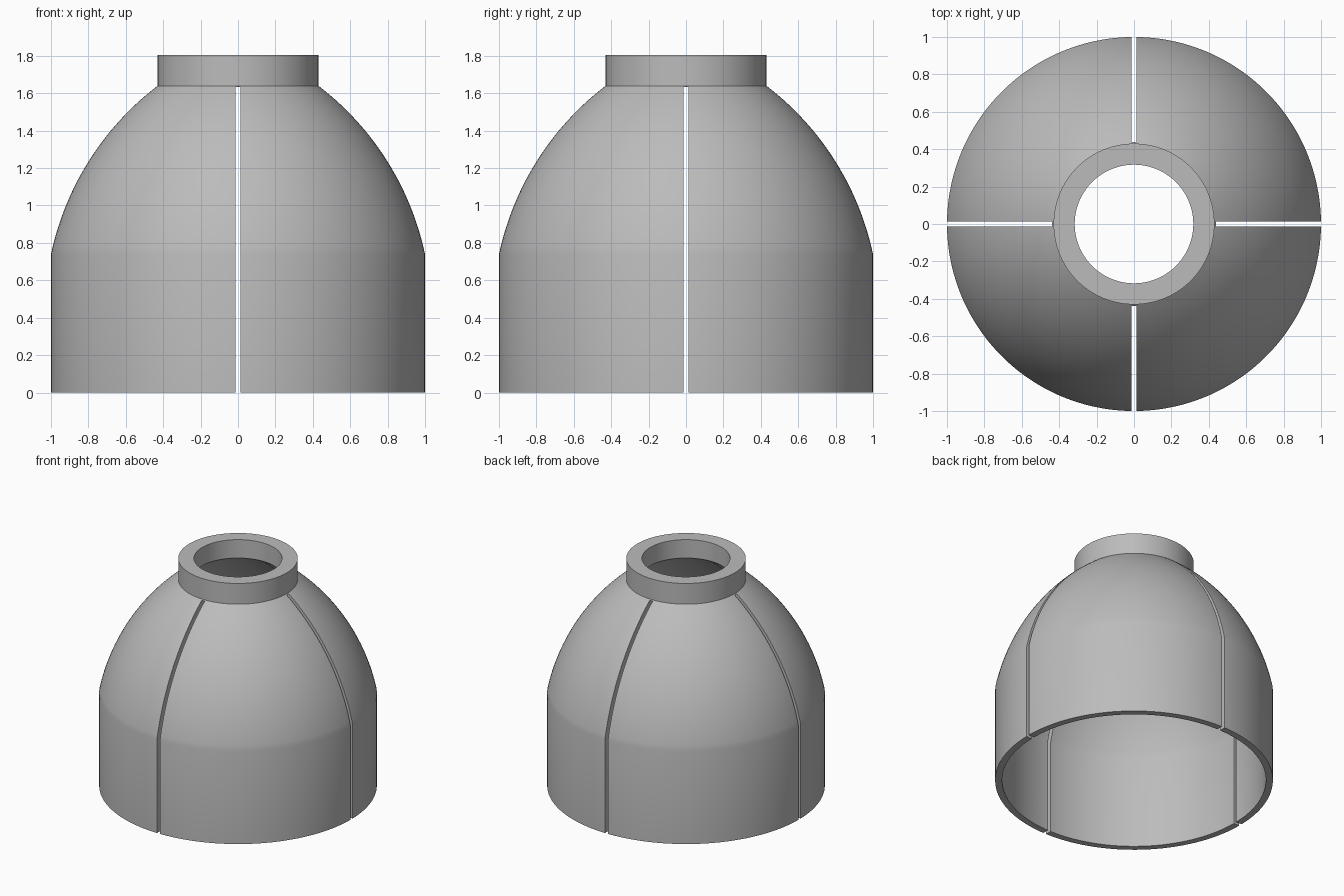
import bpy, bmesh, math
from mathutils import Vector, Matrix

cube = bpy.data.objects.get("Cube")
if cube:
    bpy.data.objects.remove(cube, do_unlink=True)

SEGMENTS = 128
KINK = math.radians(12)              # lean of the dome where it leaves the skirt
SKIRT_TOP, COLLAR_BASE, TOP = 0.74, 1.64, 1.805
COLLAR_R, HOLE_R, WALL = 0.43, 0.317, 0.05
SLOT_WIDTH, SLOT_TOP = 0.026, 1.634

grey = bpy.data.materials.new("plain grey")
grey.use_nodes = True
colour = (0.5, 0.5, 0.5, 1)
grey.diffuse_color = colour
grey.node_tree.nodes["Principled BSDF"].inputs["Base Color"].default_value = colour

# Dome arc: from the skirt rim to the foot of the collar
chord = Vector((COLLAR_R - 1, COLLAR_BASE - SKIRT_TOP))
end = 2 * math.atan2(-chord.x, chord.y) - KINK
radius = chord.length / (2 * math.sin((end - KINK) / 2))
cx, cz = 1 - radius * math.cos(KINK), SKIRT_TOP - radius * math.sin(KINK)


def arc(r, start, stop, steps=28):
    angles = [start + (stop - start) * i / steps for i in range(steps + 1)]
    return [(cx + r * math.cos(a), cz + r * math.sin(a)) for a in angles]


# Closed wall profile: outside going up, then inside coming down
inner_r = radius - WALL
inner_start = math.acos((1 - WALL - cx) / inner_r)
inner_end = math.acos((HOLE_R - cx) / inner_r)
profile = [(1, 0)] + arc(radius, KINK, end)
profile += [(COLLAR_R, TOP), (HOLE_R, TOP)]
profile += arc(inner_r, inner_end, inner_start) + [(1 - WALL, 0)]

# Revolve the profile
bm = bmesh.new()
rings = []
for i in range(SEGMENTS):
    turn = Matrix.Rotation(math.tau * (i + 0.5) / SEGMENTS, 3, 'Z')
    rings.append([bm.verts.new(turn @ Vector((r, 0, z))) for r, z in profile])
for i, a in enumerate(rings):
    b = rings[(i + 1) % SEGMENTS]
    for j in range(len(profile)):
        k = (j + 1) % len(profile)
        bm.faces.new((a[j], b[j], b[k], a[k]))
bmesh.ops.recalc_face_normals(bm, faces=bm.faces)
mesh = bpy.data.meshes.new("slotted_dome")
bm.to_mesh(mesh)
bm.free()
mesh.materials.append(grey)
dome = bpy.data.objects.new("slotted_dome", mesh)
bpy.context.collection.objects.link(dome)
bpy.context.view_layer.objects.active = dome
dome.select_set(True)

# Two crossing blades cut the four slots
for name, size in (("slot_cutter_x", (3, SLOT_WIDTH)), ("slot_cutter_y", (SLOT_WIDTH, 3))):
    bm = bmesh.new()
    bmesh.ops.create_cube(bm, size=1)
    for v in bm.verts:
        v.co = (v.co.x * size[0], v.co.y * size[1], SLOT_TOP if v.co.z > 0 else -0.2)
    blade_mesh = bpy.data.meshes.new(name)
    bm.to_mesh(blade_mesh)
    bm.free()
    blade_mesh.materials.append(grey)
    blade = bpy.data.objects.new(name, blade_mesh)
    bpy.context.collection.objects.link(blade)
    blade.hide_render = True
    cut = dome.modifiers.new(name, 'BOOLEAN')
    cut.operation, cut.solver, cut.object = 'DIFFERENCE', 'EXACT', blade
    bpy.ops.object.modifier_apply(modifier=cut.name)
    bpy.data.objects.remove(blade, do_unlink=True)

bpy.ops.object.shade_smooth_by_angle(angle=math.radians(25))
